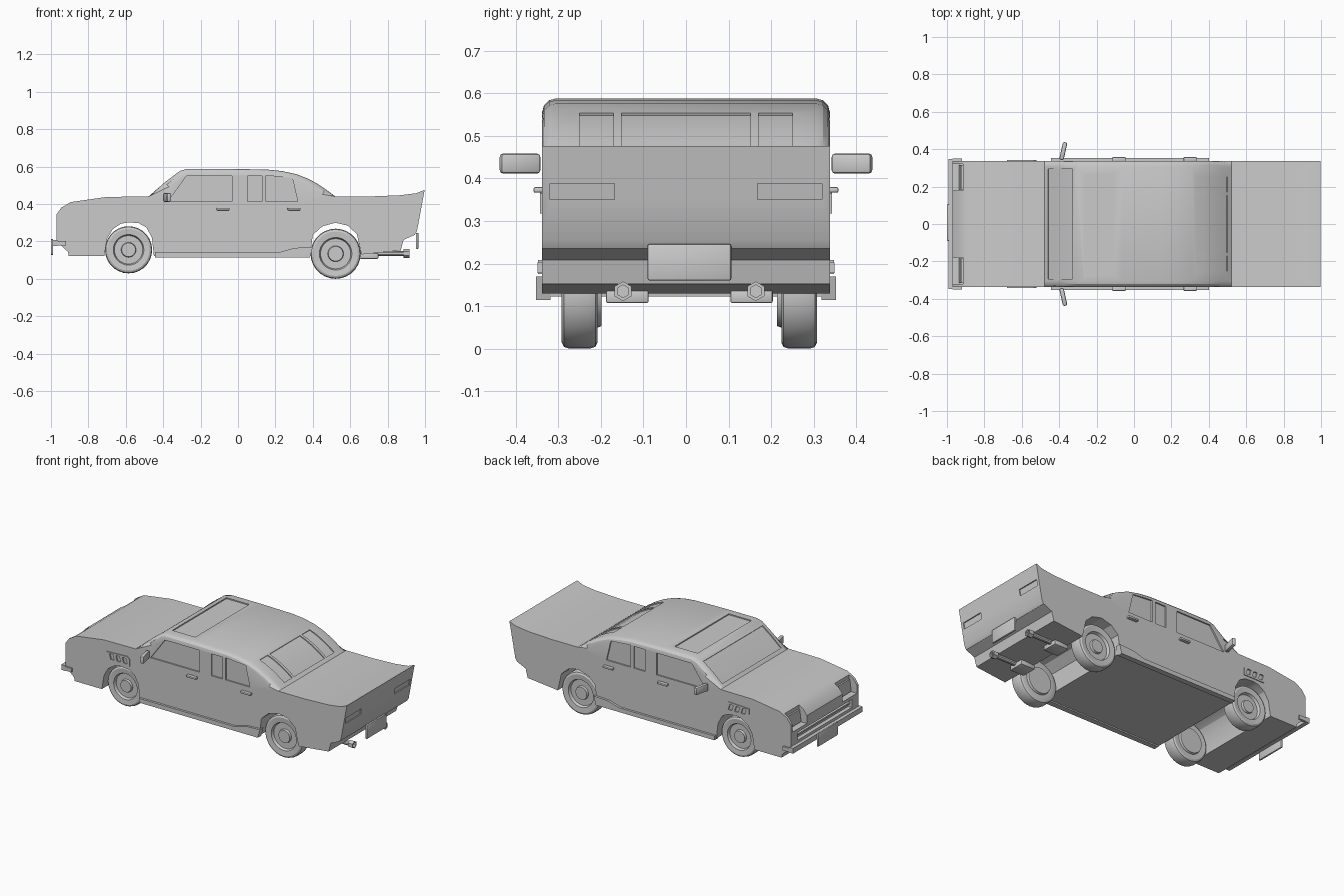
import bpy, bmesh, math
from mathutils import Matrix, Vector

if "Cube" in bpy.data.objects:
    bpy.data.objects.remove(bpy.data.objects["Cube"])

HW = 0.338   # half width of the body
SHIFT = 0.008  # running gear sits slightly off centre


def add_prism(bm, pts, y0, y1):
    """Extrude an (x, z) outline between y0 and y1."""
    face = bm.faces.new([bm.verts.new((x, y0, z)) for x, z in pts])
    ext = bmesh.ops.extrude_face_region(bm, geom=[face])
    vs = [g for g in ext['geom'] if isinstance(g, bmesh.types.BMVert)]
    bmesh.ops.translate(bm, verts=vs, vec=(0, y1 - y0, 0))


def finish(name, bm, smooth=True, angle=30):
    bmesh.ops.recalc_face_normals(bm, faces=bm.faces)
    me = bpy.data.meshes.new(name)
    bm.to_mesh(me)
    bm.free()
    ob = bpy.data.objects.new(name, me)
    bpy.context.collection.objects.link(ob)
    if smooth:
        shade(ob, angle)
    return ob


def activate(ob):
    bpy.ops.object.select_all(action='DESELECT')
    ob.select_set(True)
    bpy.context.view_layer.objects.active = ob


def shade(ob, angle=30):
    activate(ob)
    bpy.ops.object.shade_smooth_by_angle(angle=math.radians(angle))


def prisms(name, items, smooth=False):
    bm = bmesh.new()
    for pts, y0, y1 in items:
        add_prism(bm, pts, y0, y1)
    return finish(name, bm, smooth)


def rect(x0, x1, z0, z1):
    return [(x0, z0), (x1, z0), (x1, z1), (x0, z1)]


def both(pts, y0, y1):
    """The same prism on both sides of the car."""
    return [(pts, y0, y1), (pts, -y1, -y0)]


def rounded_box(name, loc, size, bevel, rot=0):
    bm = bmesh.new()
    bmesh.ops.create_cube(bm, size=1)
    bmesh.ops.scale(bm, vec=size, verts=bm.verts)
    bmesh.ops.bevel(bm, geom=bm.edges[:], offset=bevel, segments=2, profile=0.5, affect='EDGES')
    bmesh.ops.transform(bm, matrix=Matrix.Translation(loc) @ Matrix.Rotation(rot, 4, 'Z'), verts=bm.verts)
    return finish(name, bm)


def lathe(name, profile, loc, axis, steps):
    """Spin a (radius, offset) profile around the 'X' or 'Y' axis."""
    bm = bmesh.new()
    mk = (lambda r, o: (0, o, r)) if axis == 'Y' else (lambda r, o: (o, 0, r))
    vs = [bm.verts.new(mk(r, o)) for r, o in profile]
    es = [bm.edges.new(p) for p in zip(vs, vs[1:])]
    bmesh.ops.spin(bm, geom=vs + es, cent=(0, 0, 0), axis=(0, 1, 0) if axis == 'Y' else (1, 0, 0),
                   angle=2 * math.pi, steps=steps)
    bmesh.ops.remove_doubles(bm, verts=bm.verts, dist=1e-5)
    bmesh.ops.translate(bm, verts=bm.verts, vec=loc)
    return finish(name, bm)


# body shell: one side outline with both wheel arches cut through
lower = [(-0.97, 0.20), (-0.91, 0.145), (-0.905, 0.123), (-0.715, 0.123), (-0.70, 0.215),
         (-0.67, 0.265), (-0.625, 0.295), (-0.585, 0.302), (-0.53, 0.297), (-0.49, 0.275),
         (-0.46, 0.22), (-0.45, 0.123), (0.385, 0.123), (0.40, 0.235), (0.45, 0.28),
         (0.52, 0.30), (0.585, 0.285), (0.635, 0.24), (0.66, 0.13), (0.87, 0.152),
         (0.885, 0.208), (0.945, 0.235), (0.957, 0.255), (0.998, 0.476)]
upper = [(0.955, 0.458), (0.87, 0.447), (0.70, 0.44), (0.52, 0.44), (0.47, 0.478), (0.42, 0.511),
         (0.37, 0.537), (0.31, 0.56), (0.235, 0.576), (0.157, 0.584), (-0.06, 0.588),
         (-0.27, 0.588), (-0.31, 0.577), (-0.39, 0.517), (-0.479, 0.44), (-0.70, 0.438),
         (-0.895, 0.41), (-0.945, 0.38), (-0.97, 0.345)]
bm = bmesh.new()
add_prism(bm, lower + upper, -HW, HW)
roof_edges = [e for e in bm.edges
              if all(-0.48 < v.co.x < 0.53 and v.co.z > 0.435 for v in e.verts)
              and abs(e.verts[0].co.y - e.verts[1].co.y) < 1e-4]
bmesh.ops.bevel(bm, geom=roof_edges, offset=0.032, segments=3, profile=0.5, affect='EDGES')
body = finish('body', bm, False)

# raised fender vent frames and the louvre slots cut in them
vent = [(-0.68, 0.335), (-0.665, 0.318), (-0.52, 0.318), (-0.52, 0.365), (-0.535, 0.378), (-0.68, 0.372)]
vents = prisms('fender_vents', both(vent, HW - 0.01, HW + 0.005))
slots = [[(x, 0.33), (x + 0.025, 0.33), (x + 0.015, 0.364), (x - 0.01, 0.364)]
         for x in (-0.65, -0.605, -0.56)]

# recess cutters: glass, lamps, grille and vent slots
side_panes = [[(-0.375, 0.412), (-0.032, 0.412), (-0.032, 0.55), (-0.275, 0.55)],
              rect(0.05, 0.128, 0.412, 0.55),
              [(0.15, 0.412), (0.32, 0.412), (0.29, 0.54), (0.15, 0.552)]]
rear_glass = [(0.325, 0.548), (0.37, 0.53), (0.42, 0.503), (0.47, 0.47), (0.495, 0.452),
              (0.52, 0.48), (0.44, 0.56), (0.34, 0.58)]
cuts = []
for pts in side_panes:
    cuts += both(pts, HW - 0.009, HW + 0.05)
for pts in slots:
    cuts += both(pts, HW - 0.003, HW + 0.04)
cuts += [([(-0.457, 0.451), (-0.39, 0.509), (-0.325, 0.557), (-0.36, 0.60), (-0.48, 0.49)], -0.295, 0.295),
         (rect(-0.27, -0.11, 0.581, 0.65), -0.27, 0.27),
         (rear_glass, -0.152, 0.152),
         (rect(-1.05, -0.945, 0.225, 0.275), -0.27, 0.27)]
cuts += both(rear_glass, 0.17, 0.25)
cuts += both(rect(-1.05, -0.915, 0.295, 0.43), 0.178, 0.322)
cuts += both([(0.968, 0.35), (1.05, 0.35), (1.05, 0.388), (0.975, 0.388)], 0.168, 0.32)
cutter = prisms('recess_cutter', cuts)
cutter.hide_render = True
for ob in (body, vents):
    m = ob.modifiers.new('recesses', 'BOOLEAN')
    m.operation, m.solver, m.object = 'DIFFERENCE', 'EXACT', cutter
    activate(ob)
    bpy.ops.object.modifier_apply(modifier='recesses')
bpy.data.objects.remove(cutter)
shade(body, 25)

# headlamps and grille bar inside the nose recesses
prisms('headlamps', both([(-0.935, 0.30), (-0.91, 0.30), (-0.91, 0.375), (-0.925, 0.375)], 0.185, 0.315))
prisms('grille_bar', [(rect(-0.958, -0.94, 0.245, 0.255), -0.27, 0.27)])

# side skirts
skirt = [(-0.445, 0.115), (0.385, 0.115), (0.40, 0.17), (0.30, 0.165), (0.22, 0.142), (-0.445, 0.142)]
prisms('side_skirts', both(skirt, HW - 0.02, HW + 0.014))

# front bumper with wrapped ends, number plates
prisms('front_bumper', [(rect(-0.992, -0.965, 0.175, 0.208), -0.348, 0.348)]
       + both(rect(-0.97, -0.92, 0.178, 0.202), HW - 0.005, 0.349))
rounded_box('front_plate', (-0.994, SHIFT, 0.17), (0.012, 0.197, 0.085), 0.004)
rounded_box('rear_plate', (0.958, SHIFT, 0.203), (0.014, 0.197, 0.086), 0.005)

# door handles and wing mirrors
for side in (-1, 1):
    for x, which in ((-0.08, 'front'), (0.30, 'rear')):
        rounded_box(which + '_door_handle', (x, side * 0.346, 0.373), (0.07, 0.024, 0.013), 0.004)
    rounded_box('wing_mirror', (-0.378, side * 0.39, 0.435), (0.024, 0.096, 0.047), 0.008, -side * 0.22)

# wheels: lathed tyre, rim and hub
for which, x, z, r in (('front', -0.585, 0.155, 0.126), ('rear', 0.522, 0.134, 0.134)):
    for side in (-1, 1):
        k = r / 0.126
        prof = [(0, 0.036), (0.037, 0.036), (0.04, 0.022), (0.076, 0.022), (0.082, 0.039), (0.112, 0.042),
                (0.122, 0.037), (0.126, 0.024), (0.126, -0.024), (0.122, -0.037), (0.112, -0.042),
                (0.08, -0.04), (0.076, -0.052), (0, -0.052)]
        lathe(which + '_wheel', [(a * k, side * b) for a, b in prof],
              (x, side * 0.258 + SHIFT, z), 'Y', 28)

# twin exhausts with hexagonal tips and silencer boxes
for side in (-1, 1):
    y = side * 0.156 + SHIFT
    lathe('exhaust_pipe', [(0, 0.64), (0.014, 0.64), (0.014, 0.89), (0, 0.89)], (0, y, 0.135), 'X', 10)
    lathe('exhaust_tip', [(0, 0.885), (0.023, 0.885), (0.023, 0.918), (0.015, 0.918), (0.015, 0.90), (0, 0.90)],
          (0, y, 0.135), 'X', 6)
    rounded_box('silencer', (0.70, side * 0.146 + SHIFT, 0.122), (0.10, 0.10, 0.03), 0.005)
